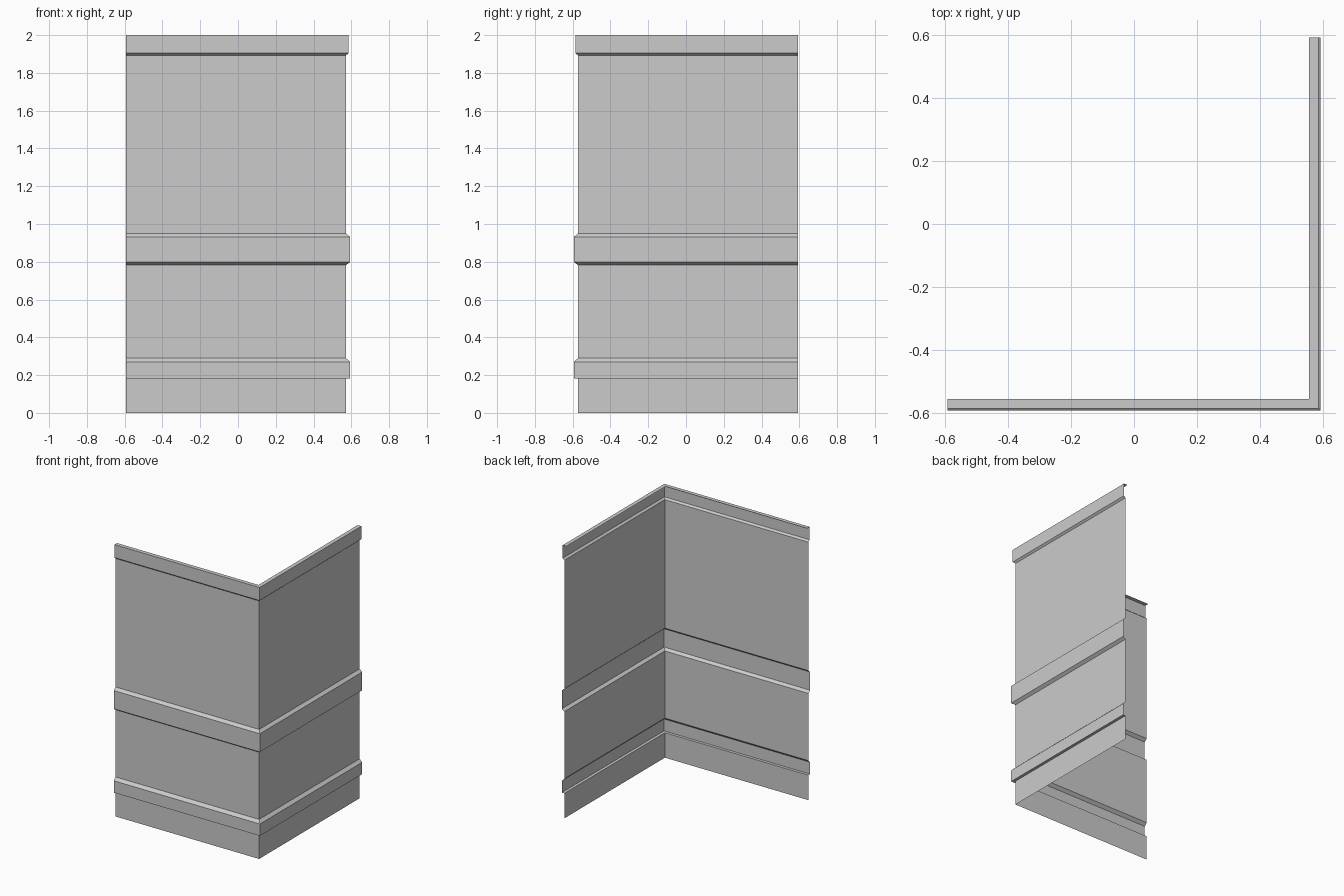
import bpy
import bmesh

if "Cube" in bpy.data.objects:
    bpy.data.objects.remove(bpy.data.objects["Cube"], do_unlink=True)

HALF = 0.593    # half the footprint
WALL = 0.572    # wall face distance from centre
BAND = HALF     # raised band face
TOP = 0.586     # top band face
LIP = 0.556     # inner edge of the top lip

# Plain grey sheet material
grey = bpy.data.materials.new("light_grey")
grey.use_nodes = True
colour = (0.6, 0.6, 0.6, 1)
grey.diffuse_color = colour
grey.node_tree.nodes["Principled BSDF"].inputs["Base Color"].default_value = colour

# Each part of the folded sheet: (distance from centre, height)
parts = {
    "base_wall": [(WALL, 0), (WALL, 0.183)],
    "skirting_band": [(WALL, 0.183), (BAND, 0.183), (BAND, 0.27), (WALL, 0.29)],
    "lower_wall": [(WALL, 0.29), (WALL, 0.783)],
    "rail_band": [(WALL, 0.783), (BAND, 0.798), (BAND, 0.932), (WALL, 0.95)],
    "upper_wall": [(WALL, 0.95), (WALL, 1.893)],
    "cornice_band": [(WALL, 1.893), (TOP, 1.905), (TOP, 2), (LIP, 2)],
}


def corner_sheet(name, profile):
    """Sweep a profile round the corner, mitred where the walls meet."""
    bm = bmesh.new()
    rows = [[bm.verts.new(p) for p in ((-HALF, -d, z), (d, -d, z), (d, HALF, z))]
            for d, z in profile]
    for low, high in zip(rows, rows[1:]):
        for i in range(2):
            bm.faces.new((low[i], low[i + 1], high[i + 1], high[i]))
    mesh = bpy.data.meshes.new(name)
    bm.to_mesh(mesh)
    bm.free()
    mesh.materials.append(grey)
    obj = bpy.data.objects.new(name, mesh)
    bpy.context.collection.objects.link(obj)


for part, outline in parts.items():
    corner_sheet(part, outline)
